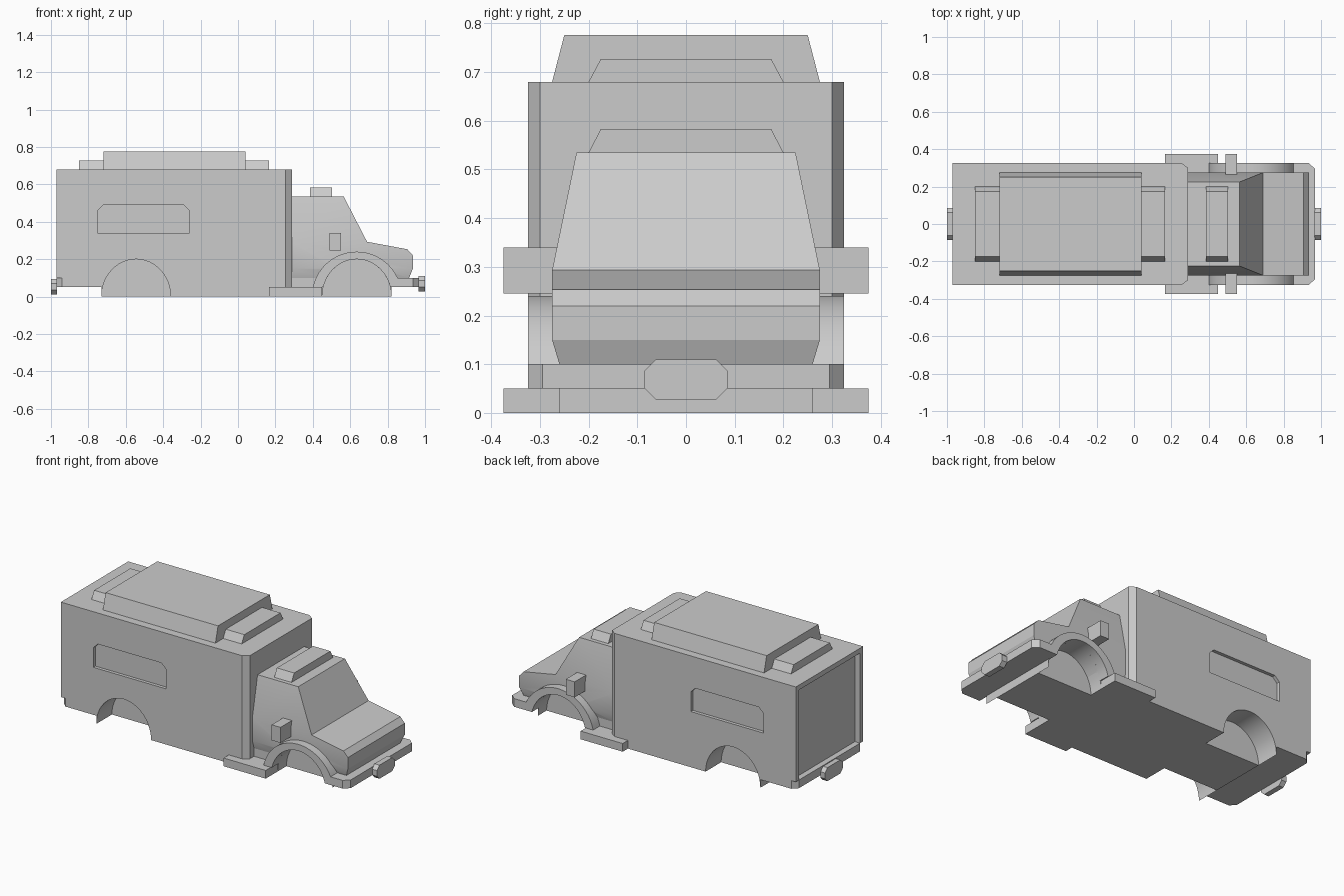
import bpy, bmesh, math
from mathutils import Vector

if "Cube" in bpy.data.objects:
    bpy.data.objects.remove(bpy.data.objects["Cube"], do_unlink=True)

grey = bpy.data.materials.new("plain_grey")
grey.use_nodes = True
grey.diffuse_color = (0.6, 0.6, 0.6, 1)
grey.node_tree.nodes["Principled BSDF"].inputs["Base Color"].default_value = (0.6, 0.6, 0.6, 1)


def prism(name, pts, axis, lo, hi):
    """Extrude a 2D outline along one axis; the outline uses the other two axes in order."""
    def place(p, d):
        c = list(p)
        c.insert("xyz".index(axis), d)
        return Vector(c)
    bm = bmesh.new()
    face = bm.faces.new([bm.verts.new(place(p, lo)) for p in pts])
    ext = bmesh.ops.extrude_face_region(bm, geom=[face])["geom"]
    shift = place((0, 0), hi - lo)
    bmesh.ops.translate(bm, vec=shift, verts=[g for g in ext if isinstance(g, bmesh.types.BMVert)])
    bmesh.ops.recalc_face_normals(bm, faces=bm.faces)
    me = bpy.data.meshes.new(name)
    bm.to_mesh(me)
    bm.free()
    me.materials.append(grey)
    ob = bpy.data.objects.new(name, me)
    bpy.context.collection.objects.link(ob)
    return ob


def rect(a, b, c, d):
    return [(a, c), (b, c), (b, d), (a, d)]


def box(name, x0, x1, y0, y1, z0, z1):
    return prism(name, rect(x0, x1, y0, y1), "z", z0, z1)


def arc(cx, rx, rz, z_end, n=24):
    t0 = math.asin(z_end / rz)
    ts = [t0 + (math.pi - 2 * t0) * i / n for i in range(n + 1)]
    return [(cx + rx * math.cos(t), rz * math.sin(t)) for t in ts]


def both(lo, hi):
    return ((lo, hi), (-hi, -lo))


def activate(ob):
    bpy.ops.object.select_all(action="DESELECT")
    ob.select_set(True)
    bpy.context.view_layer.objects.active = ob


def cut(ob, cutters):
    for c in cutters:
        c.hide_render = True
        mod = ob.modifiers.new("cut", "BOOLEAN")
        mod.operation, mod.solver, mod.object = "DIFFERENCE", "EXACT", c
        activate(ob)
        bpy.ops.object.modifier_apply(modifier=mod.name)


def discard(obs):
    for o in obs:
        bpy.data.objects.remove(o, do_unlink=True)


def well_cutters(cx):
    outline = arc(cx, 0.185, 0.2, 0) + [(cx - 0.185, -0.1), (cx + 0.185, -0.1)]
    return [prism("well_cutter", outline, "y", a, b) for a, b in both(0.175, 0.5)]


# Rear box body with chamfered front corners
W = 0.325
body = prism("box_body", [(-0.97, -W), (0.255, -W), (0.29, -0.3), (0.29, 0.3), (0.255, W), (-0.97, W)],
             "z", 0, 0.68)
cutters = well_cutters(-0.545)
cutters.append(box("rear_under_cutter", -1.2, -0.73, -0.5, 0.5, -0.1, 0.05))
cutters.append(box("rear_door_cutter", -1.2, -0.935, -0.295, 0.295, 0.1, 0.65))
window = [(-0.75, 0.34), (-0.26, 0.34), (-0.26, 0.46), (-0.29, 0.49), (-0.72, 0.49), (-0.75, 0.46)]
for a, b in both(W - 0.02, 0.5):
    cutters.append(prism("window_cutter", window, "y", a, b))
for s in (-1, 1):
    cutters.append(prism("rear_corner_cutter",
                         [(-0.98, s * 0.285), (-0.93, s * 0.335), (-0.98, s * 0.335)], "z", 0, 0.1))
cut(body, cutters)
discard(cutters)

# Cab with sloped windscreen, tapered sides and blunt nose
cab = prism("cab", [(0.28, 0.1), (0.915, 0.1), (0.935, 0.15), (0.935, 0.22), (0.905, 0.253),
                    (0.69, 0.293), (0.565, 0.535), (0.28, 0.535)], "y", -0.275, 0.275)
bm = bmesh.new()
bm.from_mesh(cab.data)
for z in (0.15, 0.293):
    bmesh.ops.bisect_plane(bm, geom=bm.verts[:] + bm.edges[:] + bm.faces[:],
                           plane_co=(0, 0, z), plane_no=(0, 0, 1), dist=1e-5)
for v in bm.verts:
    z = v.co.z
    half = 0.275 - 0.05 * max(0, z - 0.293) / 0.242 - 0.015 * max(0, 0.15 - z) / 0.05
    v.co.y = math.copysign(half, v.co.y)
bm.to_mesh(cab.data)
bm.free()

# Front chassis under the cab, with wheel wells
chassis = box("front_chassis", 0.28, 0.82, -0.26, 0.26, 0, 0.1)
cutters = well_cutters(0.635)
cut(cab, cutters)
cut(chassis, cutters)
discard(cutters)

# Front fenders
fender = arc(0.635, 0.24, 0.24, 0.05) + arc(0.635, 0.185, 0.2, 0.05)[::-1]
fenders = [prism("front_fender", fender, "y", a, b) for a, b in both(0.25, W)]

# Front bumper and side steps
prism("front_bumper", [(0.815, -W), (0.935, -W), (0.968, -0.295), (0.968, 0.295), (0.935, W), (0.815, W)],
      "z", 0.05, 0.1)
for a, b in both(0.175, 0.375):
    box("side_step", 0.165, 0.45, a, b, 0, 0.05)

# Octagonal plates at both ends
for name, x0, x1, z0 in (("front_plate", 0.966, 1.0, 0.027), ("rear_plate", -1.0, -0.968, 0.012)):
    h, c, z1 = 0.086, 0.024, z0 + 0.083
    prism(name, [(-h, z0 + c), (c - h, z0), (h - c, z0), (h, z0 + c),
                 (h, z1 - c), (h - c, z1), (c - h, z1), (-h, z1 - c)], "x", x0, x1)

# Roof units with sloped sides
for name, x0, x1, half, z0, z1 in (("roof_unit", -0.72, 0.04, 0.275, 0.68, 0.776),
                                   ("rear_roof_light", -0.85, -0.72, 0.2, 0.68, 0.727),
                                   ("front_roof_light", 0.04, 0.165, 0.2, 0.68, 0.727),
                                   ("cab_roof_light", 0.385, 0.502, 0.2, 0.535, 0.583)):
    top = half - 0.025
    prism(name, [(-half, z0), (half, z0), (top, z1), (-top, z1)], "x", x0, x1)

# Wing mirrors
for a, b in both(0.265, 0.375):
    box("wing_mirror", 0.49, 0.55, a, b, 0.245, 0.34)

# Smooth the curved arches, keep hard edges
for ob in [body, cab, chassis] + fenders:
    activate(ob)
    bpy.ops.object.shade_smooth_by_angle(angle=math.radians(20))
